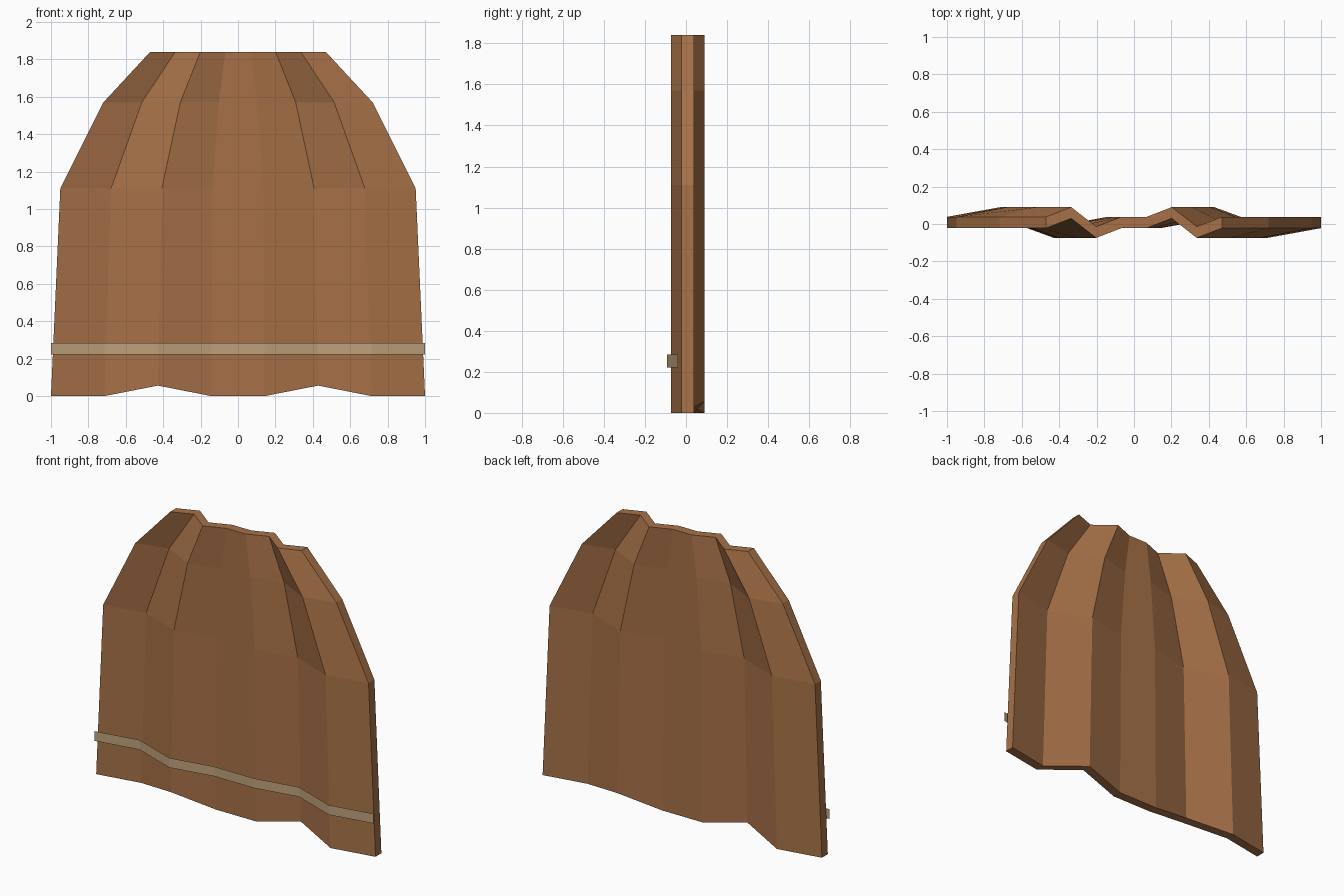
import bpy
import bmesh

cube = bpy.data.objects.get("Cube")
if cube:
    bpy.data.objects.remove(cube, do_unlink=True)

COLUMNS = 8
FRONT_Y = -0.022
FOLD_DEPTH = 0.052
FOLDS = (0, 1, -1, 0)  # one pleat, repeated on each half
THICKNESS = 0.06


def make_material(name, rgb):
    mat = bpy.data.materials.new(name)
    mat.use_nodes = True
    color = (*rgb, 1.0)
    mat.diffuse_color = color
    mat.node_tree.nodes["Principled BSDF"].inputs["Base Color"].default_value = color
    return mat


def pleated_sheet(name, rows, mat, offset=0.0, scallop=0.0, thickness=0.0):
    """Grid of (height, half width) rows, folded in y, optionally thickened backwards."""
    bm = bmesh.new()
    grid = []
    for r, (z, half) in enumerate(rows):
        line = []
        for k in range(COLUMNS):
            x = half * (2 * k / (COLUMNS - 1) - 1)
            y = FRONT_Y + offset + FOLD_DEPTH * FOLDS[k % len(FOLDS)]
            lift = scallop if r == 0 and k % 3 == 2 else 0.0
            line.append(bm.verts.new((x, y, z + lift)))
        grid.append(line)
    for low, high in zip(grid, grid[1:]):
        for k in range(COLUMNS - 1):
            bm.faces.new((low[k], low[k + 1], high[k + 1], high[k]))

    if thickness:
        front = bm.faces[:]
        back = bmesh.ops.extrude_face_region(bm, geom=front, use_keep_orig=True)
        moved = [g for g in back["geom"] if isinstance(g, bmesh.types.BMVert)]
        bmesh.ops.translate(bm, verts=moved, vec=(0, thickness, 0))
        bmesh.ops.recalc_face_normals(bm, faces=bm.faces[:])

    mesh = bpy.data.meshes.new(name)
    bm.to_mesh(mesh)
    bm.free()
    mesh.materials.append(mat)
    obj = bpy.data.objects.new(name, mesh)
    bpy.context.collection.objects.link(obj)


brown = make_material("brown cloth", (0.385, 0.166, 0.064))
tan = make_material("tan trim", (0.51, 0.355, 0.2))

# Folded cloth, narrowing to the shoulders, with a scalloped hem
pleated_sheet("cape", [(0, 1.0), (1.11, 0.95), (1.57, 0.72), (1.84, 0.47)],
              brown, scallop=0.056, thickness=THICKNESS)

# Thin trim following the folds just in front of the cloth
pleated_sheet("hem_trim", [(0.222, 1.0), (0.285, 1.0)], tan, offset=-0.018)
